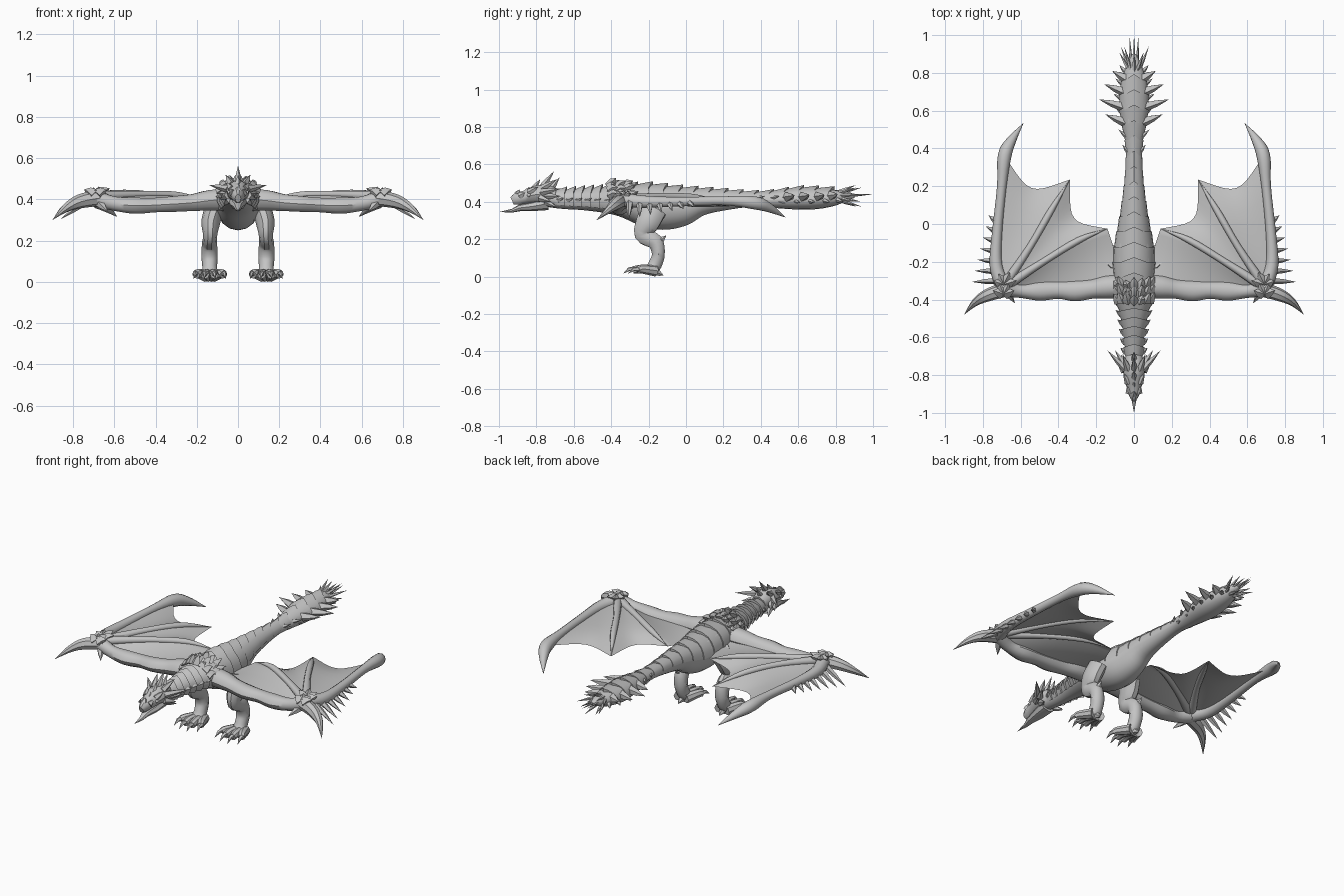
import bpy, bmesh, math, random
from mathutils import Vector

cube = bpy.data.objects.get("Cube")
if cube:
    bpy.data.objects.remove(cube, do_unlink=True)
random.seed(4)

hide = bpy.data.materials.new("stone grey hide")
hide.use_nodes = True
grey = (0.55, 0.55, 0.55, 1)
hide.diffuse_color = grey
hide.node_tree.nodes["Principled BSDF"].inputs["Base Color"].default_value = grey


def smooth(points, steps=4):
    """Catmull-Rom curve through points that also carry radii."""
    p = [Vector(q) for q in points]
    p = [p[0] * 2 - p[1]] + p + [p[-1] * 2 - p[-2]]
    out = []
    for a, b, c, d in zip(p, p[1:], p[2:], p[3:]):
        for i in range(steps):
            t = i / steps
            out.append((b * 2 + (c - a) * t + (a * 2 - b * 5 + c * 4 - d) * t ** 2
                        + (b * 3 - a - c * 3 + d) * t ** 3) / 2)
    return out + [p[-2]]


def at(path, t):
    """Point at fraction t along a path."""
    f = t * (len(path) - 1)
    i = min(int(f), len(path) - 2)
    return path[i].lerp(path[i + 1], f - i)


def tube(bm, path, sides=10, ref=(0, 0, 1)):
    """Sweep an ellipse along a path of x, y, z, radius and optional second radius."""
    rings = []
    for i, p in enumerate(path):
        a, b = path[max(i - 1, 0)], path[min(i + 1, len(path) - 1)]
        along = (Vector(b[:3]) - Vector(a[:3])).normalized()
        side = along.cross(Vector(ref)).normalized()
        up = side.cross(along)
        ring = []
        for k in range(sides):
            ang = math.tau * k / sides
            ring.append(bm.verts.new(Vector(p[:3]) + side * max(p[3], 0) * math.cos(ang)
                                     + up * max(p[-1], 0) * math.sin(ang)))
        rings.append(ring)
    for r, s in zip(rings, rings[1:]):
        for k in range(sides):
            j = (k + 1) % sides
            bm.faces.new((r[k], r[j], s[j], s[k]))
    bm.faces.new(rings[0])
    bm.faces.new(rings[-1])


def spike(bm, base, tip, radius, droop=0.0, sides=5):
    """Tapered, slightly bent horn."""
    base, tip = Vector(base), Vector(tip)
    mid = base.lerp(tip, 0.5) + Vector((0, 0, droop))
    ref = (0, 0, 1) if abs((tip - base).normalized().z) < 0.9 else (0, 1, 0)
    tube(bm, [(*base, radius), (*mid, radius * 0.65), (*tip, 0)], sides, ref)


def finish(bm, name, mirror=False):
    """Turn the bmesh into an object, or into a left and right pair."""
    bmesh.ops.remove_doubles(bm, verts=bm.verts, dist=1e-5)
    for v in bm.verts:
        v.co.z = max(v.co.z, 0)
    for side in (("left_", "right_") if mirror else ("",)):
        if side == "right_":
            for v in bm.verts:
                v.co.x = -v.co.x
        bmesh.ops.recalc_face_normals(bm, faces=bm.faces)
        me = bpy.data.meshes.new(side + name)
        bm.to_mesh(me)
        me.materials.append(hide)
        me.shade_smooth()
        me.set_sharp_from_angle(angle=math.radians(38))
        bpy.context.collection.objects.link(bpy.data.objects.new(side + name, me))
    bm.free()


# Body from neck to tail: y, centre height, half width, half height
profile = [(-.76, .42, .045, .045), (-.66, .41, .048, .048), (-.55, .41, .06, .055),
           (-.43, .405, .083, .065), (-.33, .4, .1, .085), (-.22, .38, .108, .11),
           (-.12, .365, .105, .115), (-.02, .37, .085, .1), (.08, .395, .068, .07),
           (.2, .405, .052, .052), (.35, .41, .041, .037), (.45, .41, .048, .042),
           (.58, .415, .072, .056), (.68, .415, .076, .056), (.78, .42, .06, .045),
           (.86, .43, .03, .025), (.9, .43, .01, .01)]
spine = smooth([(0, *p) for p in profile])
bm = bmesh.new()
tube(bm, spine, 16)
finish(bm, "body")


def section(y):
    for a, b in zip(spine, spine[1:]):
        if b[1] >= y:
            return a.lerp(b, (y - a[1]) / (b[1] - a[1]))
    return spine[-1]


# Overlapping back plates, flared and pointed at the rear
bm = bmesh.new()
y, arc = -.7, 10
while y < .76:
    neck = y < -.4
    length, flare, wrap = (.05, 1.2, 1.4) if neck else (.085, 1.06, 1.0)
    rows = []
    for back, scale in ((0, 1.0), (1, flare), (1, .9)):
        s = section(y + back * length)
        row = []
        for k in range(arc + 1):
            ang = math.pi * (.5 + wrap * (k / arc - .5))
            ridge = max(0, 1 - abs(k - arc / 2) / 2)
            row.append(bm.verts.new((s[3] * scale * math.cos(ang),
                                     s[1] + back * ridge * length * .3,
                                     s[2] + s[4] * scale * math.sin(ang)
                                     + (ridge * .014 if scale > 1 else 0))))
        rows.append(row)
    for r, s in zip(rows, rows[1:]):
        for k in range(arc):
            bm.faces.new((r[k], r[k + 1], s[k + 1], s[k]))
    y += length * .95
finish(bm, "back_plates")

# Spines along the neck and tail sides
bm = bmesh.new()
for i in range(6):
    s = section(-.68 + i * .05)
    spike(bm, (s[3] * .9, s[1], s[2]), (s[3] + .025, s[1] + .025, s[2] + .01), .016)
for y, reach in ((.39, .02), (.47, .03), (.55, .085), (.63, .11), (.71, .085), (.78, .055)):
    s = section(y)
    spike(bm, (s[3] * .7, y - .01, s[2] + .01), (s[3] + reach, y + .03, s[2] + .02),
          .028 if reach > .04 else .014)
    spike(bm, (s[3] * .8, y + .03, s[2] - .01), (s[3] + reach * .3, y + .06, s[2] - .02), .014)
finish(bm, "side_spines", True)

# Fan of spikes on the tail tip
bm = bmesh.new()
for k in range(9):
    ang = math.tau * k / 9 + math.pi / 2
    c, s = math.cos(ang), math.sin(ang)
    spike(bm, (c * .025, .81, .43 + s * .02),
          (c * .08, .91 + .03 * (k % 2), .43 + s * .06), .012)
for x in (-.015, 0, .015):
    spike(bm, (x, .84, .43), (x * 1.5, 1.0 - abs(x), .44), .009)
finish(bm, "tail_fan")

# Head, lower jaw and chin horn
bm = bmesh.new()
tube(bm, smooth([(0, -.7, .43, .045, .045), (0, -.76, .44, .057, .055), (0, -.81, .437, .053, .047),
                 (0, -.86, .425, .04, .037), (0, -.905, .415, .028, .034),
                 (0, -.93, .405, .014, .022)], 2), 10)
finish(bm, "head")
bm = bmesh.new()
tube(bm, [(0, -.74, .39, .045, .035), (0, -.82, .375, .038, .025), (0, -.89, .367, .023, .018),
          (0, -.93, .352, .013, .01), (0, -1.0, .345, 0, 0)], 8)
finish(bm, "lower_jaw")
bm = bmesh.new()
for y, z, h in ((-.9, .455, .01), (-.86, .455, .025), (-.82, .475, .045), (-.78, .48, .085), (-.73, .47, .06)):
    spike(bm, (0, y, z - .015), (0, y + h * .9, z + h), .02)
finish(bm, "crest")
bm = bmesh.new()
for base, tip in (((.045, -.77, .45), (.14, -.67, .47)), ((.045, -.75, .43), (.1, -.67, .43)),
                  ((.03, -.77, .47), (.06, -.69, .52)), ((.05, -.78, .42), (.09, -.72, .4)),
                  ((.04, -.75, .4), (.07, -.69, .37)), ((.03, -.84, .45), (.055, -.79, .48)),
                  ((.025, -.89, .43), (.035, -.86, .45))):
    spike(bm, base, tip, .02)
finish(bm, "head_horns", True)
bm = bmesh.new()
bmesh.ops.create_icosphere(bm, subdivisions=2, radius=.01)
bmesh.ops.translate(bm, verts=bm.verts, vec=(.042, -.84, .435))
finish(bm, "eye", True)

# Wing arm and three fingers; the arm is flatter than it is wide
arm = smooth([(.04, -.33, .4, .06, .058), (.14, -.335, .395, .06, .052), (.22, -.345, .385, .05, .043),
              (.31, -.355, .378, .054, .04), (.4, -.35, .373, .046, .037), (.5, -.355, .37, .051, .041),
              (.6, -.355, .38, .036, .036), (.69, -.34, .405, .045, .04)])
outer = smooth([(.69, -.34, .41, .04), (.73, -.22, .4, .034), (.725, -.05, .4, .027),
                (.7, .2, .405, .025), (.685, .36, .395, .036), (.65, .44, .37, .026), (.585, .535, .315, 0)])
middle = smooth([(.69, -.33, .415, .026), (.55, -.12, .43, .018), (.44, .07, .42, .017), (.34, .235, .375, 0)])
inner = smooth([(.68, -.33, .415, .026), (.48, -.2, .425, .018), (.29, -.085, .42, .017), (.14, -.025, .39, 0)])
for name, path in (("wing_arm", arm), ("outer_finger", outer),
                   ("middle_finger", middle), ("inner_finger", inner)):
    bm = bmesh.new()
    tube(bm, path)
    finish(bm, name, True)

# Membranes stretched between neighbouring fingers, scalloped at the rear
bm = bmesh.new()
wrist = Vector((.69, -.33, .415))
panels = ((outer[:17], middle, .17), (middle, inner, .17), (inner, arm[::-1], 0))
n = 10
for a, b, pull in panels:
    grid = []
    for i in range(n + 1):
        row = []
        for j in range(n + 1):
            t, s = i / n, j / n
            p = at(a, t).to_3d().lerp(at(b, t).to_3d(), s)
            p = p.lerp(wrist, pull * t * math.sin(math.pi * s))
            p.z -= .015 * t * math.sin(math.pi * s)
            row.append(bm.verts.new(p))
        grid.append(row)
    for r, s in zip(grid, grid[1:]):
        for j in range(n):
            bm.faces.new((r[j], r[j + 1], s[j + 1], s[j]))
finish(bm, "wing_membrane", True)

# Thumb claw, wrist scales and spikes on the outer finger
bm = bmesh.new()
tube(bm, smooth([(.66, -.34, .41, .04), (.77, -.375, .39, .034), (.84, -.415, .355, .02), (.9, -.48, .3, 0)]), 8)
spike(bm, (.68, -.35, .39), (.63, -.42, .34), .025)
finish(bm, "thumb_claw", True)
bm = bmesh.new()
for i in range(7):
    y = -.3 + i * .052
    reach = .12 - i * .015
    spike(bm, (.725, y, .4), (.74 + reach, y + .02 * (i - 1) / 3, .395 - reach * .75), .02)
for row in range(2):
    for i in range(4):
        ang = math.pi * (.1 + .27 * i)
        d = Vector((math.cos(ang), math.sin(ang), .55))
        root = Vector((.69, -.37 + row * .05, .415)) + d * .01
        spike(bm, root, root + d * random.uniform(.045, .065), .032, .006, 4)
finish(bm, "wing_spikes", True)

# Ruff of scales over the shoulders
bm = bmesh.new()
for row in range(3):
    for k in range(7):
        ang = math.pi * (.1 + .8 * k / 6)
        c, s = math.cos(ang), math.sin(ang)
        y = -.41 + row * .04
        spike(bm, (c * .085, y, .41 + s * .07),
              (c * .115, y + random.uniform(.03, .06), .42 + s * random.uniform(.08, .11)), .028, .008, 4)
finish(bm, "shoulder_ruff")

# Legs, toes and claws
bm = bmesh.new()
tube(bm, smooth([(.115, -.17, .36, .045, .07), (.132, -.205, .29, .046, .066), (.135, -.23, .225, .034, .048),
                 (.138, -.165, .185, .037, .044), (.138, -.148, .12, .039, .036),
                 (.137, -.165, .065, .036, .038), (.137, -.19, .03, .045, .034)]), 10, (0, 1, 0))
spike(bm, (.14, -.15, .18), (.145, -.105, .22), .024)
finish(bm, "leg", True)
bm = bmesh.new()
for k in range(4):
    spread = (k - 1.5) * .037
    x, end = .137 + spread, -.295 + abs(spread) * .7
    tube(bm, smooth([(.137 + spread * .4, -.16, .03, .03), (x, -.235, .04, .024),
                     (x + spread * .2, end, .035, .02)]), 8)
    spike(bm, (x + spread * .2, end + .01, .04), (x + spread * .4, end - .055, .015), .016, .012)
spike(bm, (.137, -.16, .025), (.137, -.12, .005), .02)
finish(bm, "foot", True)
